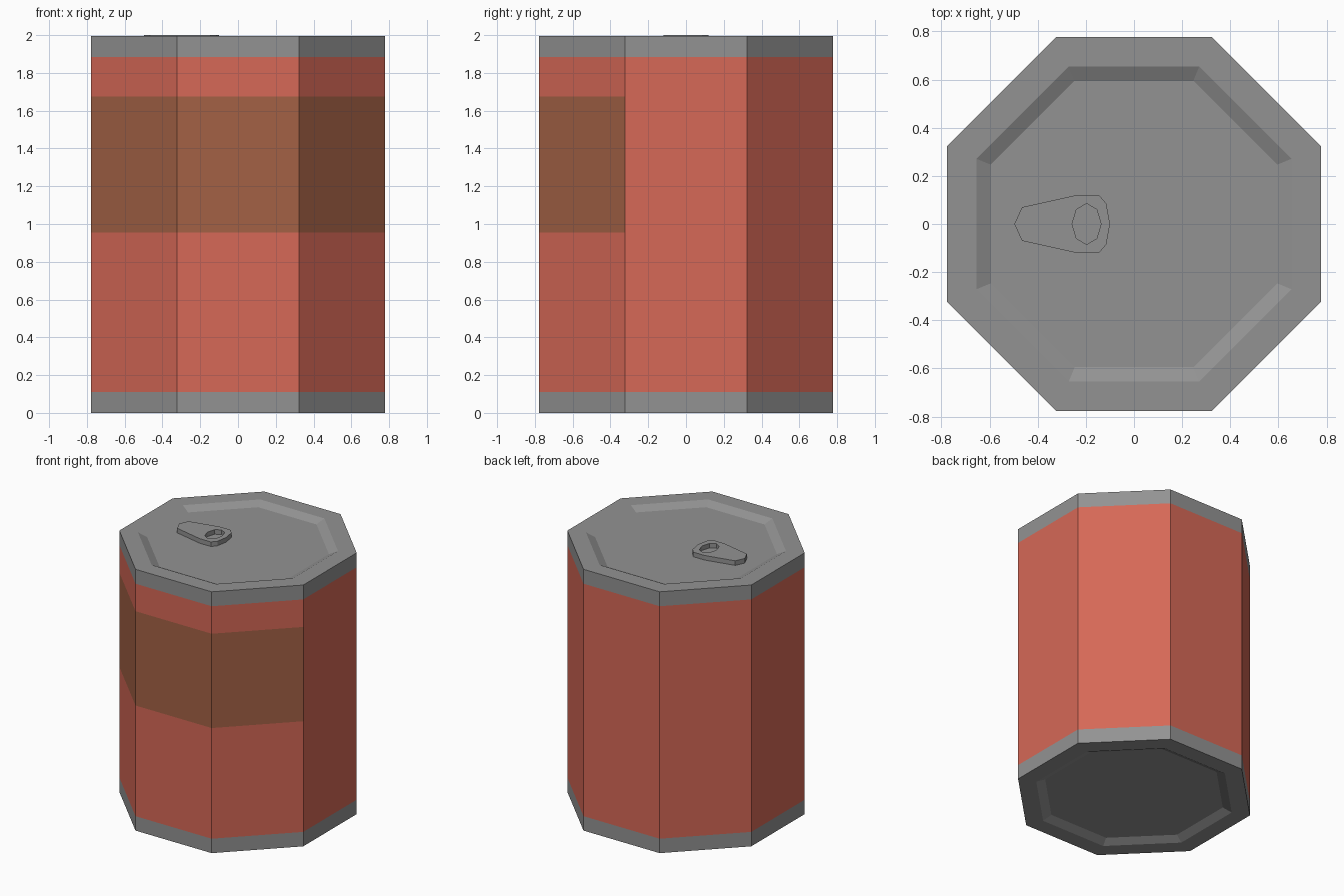
import bpy, bmesh, math

if "Cube" in bpy.data.objects:
    bpy.data.objects.remove(bpy.data.objects["Cube"])


def material(name, rgb):
    m = bpy.data.materials.new(name)
    m.diffuse_color = (*rgb, 1.0)
    m.use_nodes = True
    m.node_tree.nodes["Principled BSDF"].inputs["Base Color"].default_value = m.diffuse_color
    return m


metal = material("grey_metal", (0.29, 0.29, 0.29))
red = material("red_paint", (0.67, 0.14, 0.095))
brown = material("brown_label", (0.37, 0.12, 0.06))


def add_object(name, bm, mats):
    bmesh.ops.recalc_face_normals(bm, faces=bm.faces)
    mesh = bpy.data.meshes.new(name)
    for m in mats:
        mesh.materials.append(m)
    bm.to_mesh(mesh)
    bm.free()
    obj = bpy.data.objects.new(name, mesh)
    bpy.context.collection.objects.link(obj)
    return obj


# Can body: octagonal rings (flat-to-centre distance, height), recessed ends
SIDES, R, TOP, DEPTH = 8, 0.777, 1.995, 0.03
profile = [(0.595, DEPTH), (0.655, 0), (R, 0), (R, 0.11), (R, 0.955), (R, 1.675),
           (R, 1.885), (R, TOP), (0.655, TOP), (0.595, TOP - DEPTH)]
bm = bmesh.new()
rings = []
for apothem, z in profile:
    r = apothem / math.cos(math.pi / SIDES)
    angles = [(i + 0.5) * math.tau / SIDES for i in range(SIDES)]
    rings.append([bm.verts.new((r * math.cos(a), r * math.sin(a), z)) for a in angles])
for low, high in zip(rings, rings[1:]):
    for i in range(SIDES):
        j = (i + 1) % SIDES
        bm.faces.new((low[i], low[j], high[j], high[i]))
bm.faces.new(rings[0])
bm.faces.new(rings[-1])

# Red side walls, with a label on the three front-facing sides
bmesh.ops.recalc_face_normals(bm, faces=bm.faces)
bm.normal_update()
for f in bm.faces:
    z = f.calc_center_median().z
    if 0.11 < z < 1.885 and abs(f.normal.z) < 0.1:
        f.material_index = 2 if 0.955 < z < 1.675 and f.normal.y < -0.5 else 1
add_object("can_body", bm, [metal, red, brown])

# Pull tab: tapered plate with a finger hole, mirrored across y
half = [(-0.465, 0.07), (-0.24, 0.12), (-0.145, 0.12), (-0.115, 0.085)]
outline = [(-0.497, 0)] + half + [(-0.1, 0)] + [(x, -y) for x, y in reversed(half)]
hole = [(-0.197 + 0.06 * math.cos(i * math.tau / 8), 0.085 * math.sin(i * math.tau / 8))
        for i in range(8)]
bm = bmesh.new()
edges = []
for loop in (outline, hole):
    vs = [bm.verts.new((x, y, TOP - DEPTH)) for x, y in loop]
    edges += [bm.edges.new((vs[i], vs[(i + 1) % len(vs)])) for i in range(len(vs))]
bmesh.ops.triangle_fill(bm, edges=edges, use_beauty=True)
ext = bmesh.ops.extrude_face_region(bm, geom=bm.faces[:], use_keep_orig=True)
for v in ext["geom"]:
    if isinstance(v, bmesh.types.BMVert):
        v.co.z = 2.0
add_object("pull_tab", bm, [metal])
